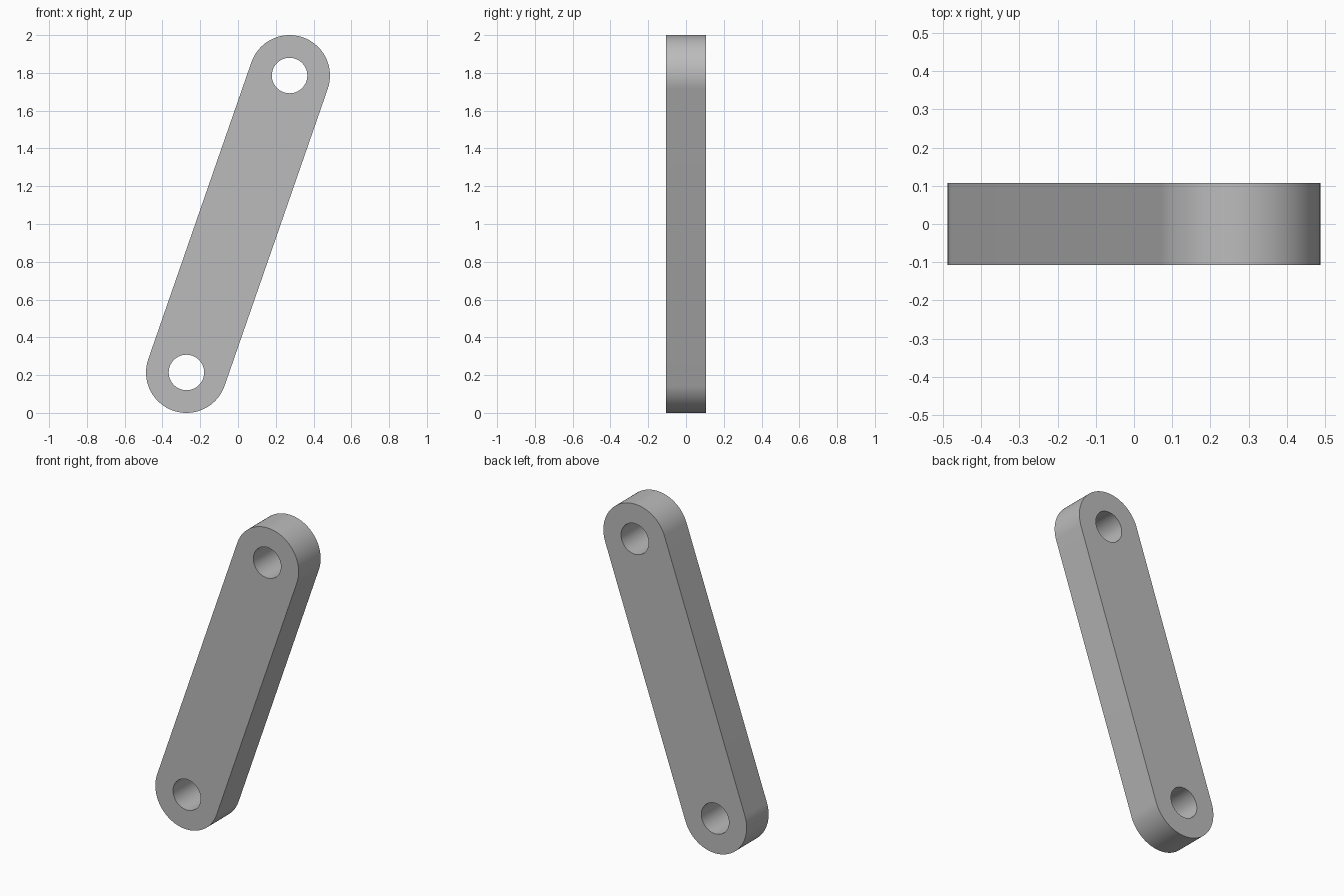
import bpy, bmesh
from math import sin, cos, pi, atan2, radians
from mathutils import Vector

cube = bpy.data.objects.get("Cube")
if cube:
    bpy.data.objects.remove(cube, do_unlink=True)

HALF_DEPTH = 0.107
END_RADIUS = 0.214
HOLE_RADIUS = 0.094
TOP = Vector((0.273, 0, 1.786))
BOTTOM = Vector((-0.273, 0, 0.214))
LEAN = atan2(TOP.z - BOTTOM.z, TOP.x - BOTTOM.x)


def arc(centre, radius, start, sweep, steps):
    """Points along an arc on the front plane."""
    angles = [start + sweep * i / steps for i in range(steps + 1)]
    return [centre + Vector((radius * cos(a), -HALF_DEPTH, radius * sin(a))) for a in angles]


def add_loop(bm, points):
    verts = [bm.verts.new(p) for p in points]
    return [bm.edges.new((v, verts[(i + 1) % len(verts)])) for i, v in enumerate(verts)]


# Rounded outline and the two pin holes
bm = bmesh.new()
outline = arc(TOP, END_RADIUS, LEAN - pi / 2, pi, 48) + arc(BOTTOM, END_RADIUS, LEAN + pi / 2, pi, 48)
edges = add_loop(bm, outline)
for centre in (TOP, BOTTOM):
    edges += add_loop(bm, arc(centre, HOLE_RADIUS, 0, 2 * pi, 48)[:-1])

# Front face, pushed back to give the bar its thickness
bmesh.ops.triangle_fill(bm, edges=edges, use_beauty=True, use_dissolve=False)
result = bmesh.ops.extrude_face_region(bm, geom=bm.faces[:], use_keep_orig=True)
moved = [g for g in result["geom"] if isinstance(g, bmesh.types.BMVert)]
bmesh.ops.translate(bm, verts=moved, vec=(0, 2 * HALF_DEPTH, 0))
bmesh.ops.recalc_face_normals(bm, faces=bm.faces[:])

mesh = bpy.data.meshes.new("link_bar")
bm.to_mesh(mesh)
bm.free()
link_bar = bpy.data.objects.new("link_bar", mesh)
bpy.context.collection.objects.link(link_bar)

# Plain grey
grey = bpy.data.materials.new("plain_grey")
grey.use_nodes = True
colour = (0.5, 0.5, 0.5, 1)
grey.diffuse_color = colour
grey.node_tree.nodes["Principled BSDF"].inputs["Base Color"].default_value = colour
mesh.materials.append(grey)

# Smooth rounded walls with crisp rims
bpy.ops.object.select_all(action="DESELECT")
link_bar.select_set(True)
bpy.context.view_layer.objects.active = link_bar
bpy.ops.object.shade_smooth_by_angle(angle=radians(30))
